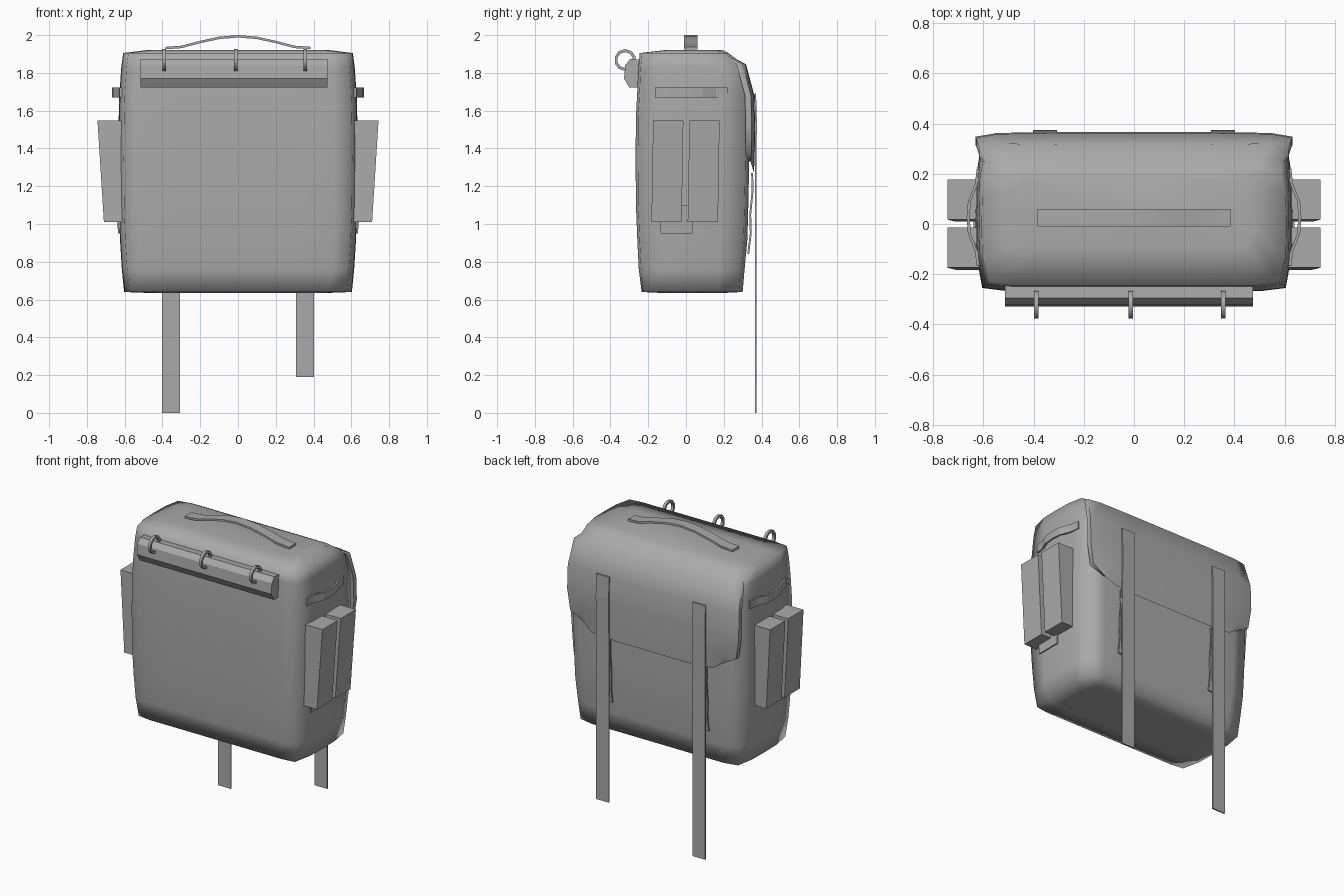
import bpy, bmesh, math

if "Cube" in bpy.data.objects:
    bpy.data.objects.remove(bpy.data.objects["Cube"])

mat = bpy.data.materials.new("grey canvas")
mat.diffuse_color = (0.4, 0.4, 0.4, 1)
mat.use_nodes = True
mat.node_tree.nodes["Principled BSDF"].inputs["Base Color"].default_value = mat.diffuse_color


def finish(bm, name, smooth=None):
    bmesh.ops.recalc_face_normals(bm, faces=bm.faces)
    me = bpy.data.meshes.new(name)
    bm.to_mesh(me)
    bm.free()
    me.materials.append(mat)
    ob = bpy.data.objects.new(name, me)
    bpy.context.collection.objects.link(ob)
    if smooth:
        bpy.ops.object.select_all(action='DESELECT')
        ob.select_set(True)
        bpy.context.view_layer.objects.active = ob
        bpy.ops.object.shade_smooth_by_angle(angle=math.radians(smooth))
    return ob


def loft(name, rings, closed=True, smooth=None):
    """Skin equal-length rings; cap the ends, or join last ring to first."""
    bm = bmesh.new()
    vs = [[bm.verts.new(p) for p in r] for r in rings]
    n = len(vs[0])
    pairs = list(zip(vs, vs[1:]))
    if closed:
        bm.faces.new(vs[0])
        bm.faces.new(vs[-1])
    else:
        pairs.append((vs[-1], vs[0]))
    for a, b in pairs:
        for i in range(n):
            j = (i + 1) % n
            bm.faces.new((a[i], a[j], b[j], b[i]))
    return finish(bm, name, smooth)


def strip(name, path, side, thick, smooth=None):
    """Flat webbing: path points, a width vector and a thickness vector."""
    rings = []
    for p in path:
        ring = []
        for s, t in ((-1, 0), (1, 0), (1, 1), (-1, 1)):
            ring.append([p[k] + s * side[k] / 2 + t * thick[k] for k in range(3)])
        rings.append(ring)
    return loft(name, rings, smooth=smooth)


# Main bag: gently bulging box, rows are (z, half width, front y, back y)
def bag_ring(z, h, f, b):
    m, d = (f + b) / 2, (b - f) / 2
    half = [(0, f), (.5 * h, f), (.82 * h, f), (h - .015, f + .012),
            (h + .01, m - .5 * d), (h + .013, m), (h + .01, m + .5 * d),
            (h - .01, b - .02), (.82 * h, b), (.5 * h, b), (0, b)]
    pts = half + [(-x, y) for x, y in half[-2:0:-1]]
    return [(x, y, z) for x, y in pts]


rows = [(.635, .46, -.13, .2), (.64, .59, -.235, .30), (.76, .602, -.25, .31),
        (.92, .612, -.258, .325), (1.1, .618, -.265, .33), (1.35, .62, -.267, .335),
        (1.57, .618, -.265, .335), (1.70, .614, -.258, .335), (1.83, .605, -.252, .32),
        (1.905, .595, -.245, .225), (1.922, .46, -.1, .19)]
loft("main_bag", [bag_ring(*r) for r in rows], smooth=89)

# Back flap: curved sheet folded over the rear, with clipped lower corners
flap_rows = [(1.915, .53, .19), (1.845, .615, .318), (1.68, .63, .362),
             (1.52, .632, .366), (1.38, .61, .364), (1.27, .52, .36)]
rings = []
for z, h, y in flap_rows:
    inner = max(.17, y - .05)
    lift = .06 if z < 1.3 else 0
    half = [(0, y, z), (.5 * h, y, z), (.86 * h, y - .003, z + lift * .2),
            (h, y - .018, z + lift), (h, inner, z + lift)]
    left = [(-x, yy, zz) for x, yy, zz in half[:0:-1]]
    rings.append(left + half)
loft("back_flap", rings, smooth=60)

# Shoulder straps, hanging to different lengths, and short lower straps
for name, x, low in (("left_strap", -.355, 0), ("right_strap", .355, .19)):
    strip(name, [(x, .362, 1.69), (x, .366, 1.55), (x, .364, 1.2), (x, .364, low)],
          (.095, 0, 0), (0, .009, 0))
    strip(name + "_lower", [(x, .345, 1.27), (x, .348, 1.18), (x, .335, 1.05),
                            (x, .338, .95), (x, .324, .84)], (.09, 0, 0), (0, .01, 0))

# Front roll
prof = [(-.24, 1.87), (-.295, 1.873), (-.322, 1.84), (-.328, 1.77), (-.3, 1.722),
        (-.24, 1.722)]
loft("front_roll", [[(x, y, z) for y, z in prof] for x in (-.515, .475)])

# Rings on the roll
for i, cx in enumerate((-.39, -.012, .355)):
    rings = []
    for k in range(10):
        a = 2 * math.pi * (k + .5) / 10
        rings.append([(cx + w, -.322 + r * math.cos(a), 1.868 + r * math.sin(a))
                      for w, r in ((-.009, .042), (.009, .042), (.009, .058), (-.009, .058))])
    loft("roll_ring_%d" % (i + 1), rings, closed=False, smooth=40)

# Top handle
arc = [(-.385, 1.925), (-.3, 1.931), (-.2, 1.957), (-.1, 1.979), (0, 1.987),
       (.1, 1.979), (.2, 1.957), (.3, 1.931), (.385, 1.925)]
strip("top_handle", [(x, .025, z) for x, z in arc], (0, .07, 0), (0, 0, .013), 40)

# Side handles, twin side pockets and low side webbing
for s, side in ((-1, "left"), (1, "right")):
    path = [(.615, -.165), (.622, -.11), (.65, -.04), (.655, .03), (.65, .09),
            (.622, .16), (.615, .22)]
    strip(side + "_handle", [(s * x, y, 1.697) for x, y in path],
          (0, 0, .052), (s * .012, 0, 0))
    for k, y0 in enumerate((-.18, .012)):
        y1 = y0 + .16
        loft("%s_pocket_%d" % (side, k + 1),
             [[(s * .59, y0 + d, z), (s * .59, y1 + d, z), (s * xo, y1 + d, z), (s * xo, y0 + d, z)]
              for z, xo, d in ((1.01, .71, -.003), (1.548, .744, .006))])
    strip(side + "_webbing", [(s * .628, -.05, .95), (s * .632, -.05, 1.1)],
          (0, .17, 0), (s * .008, 0, 0))
